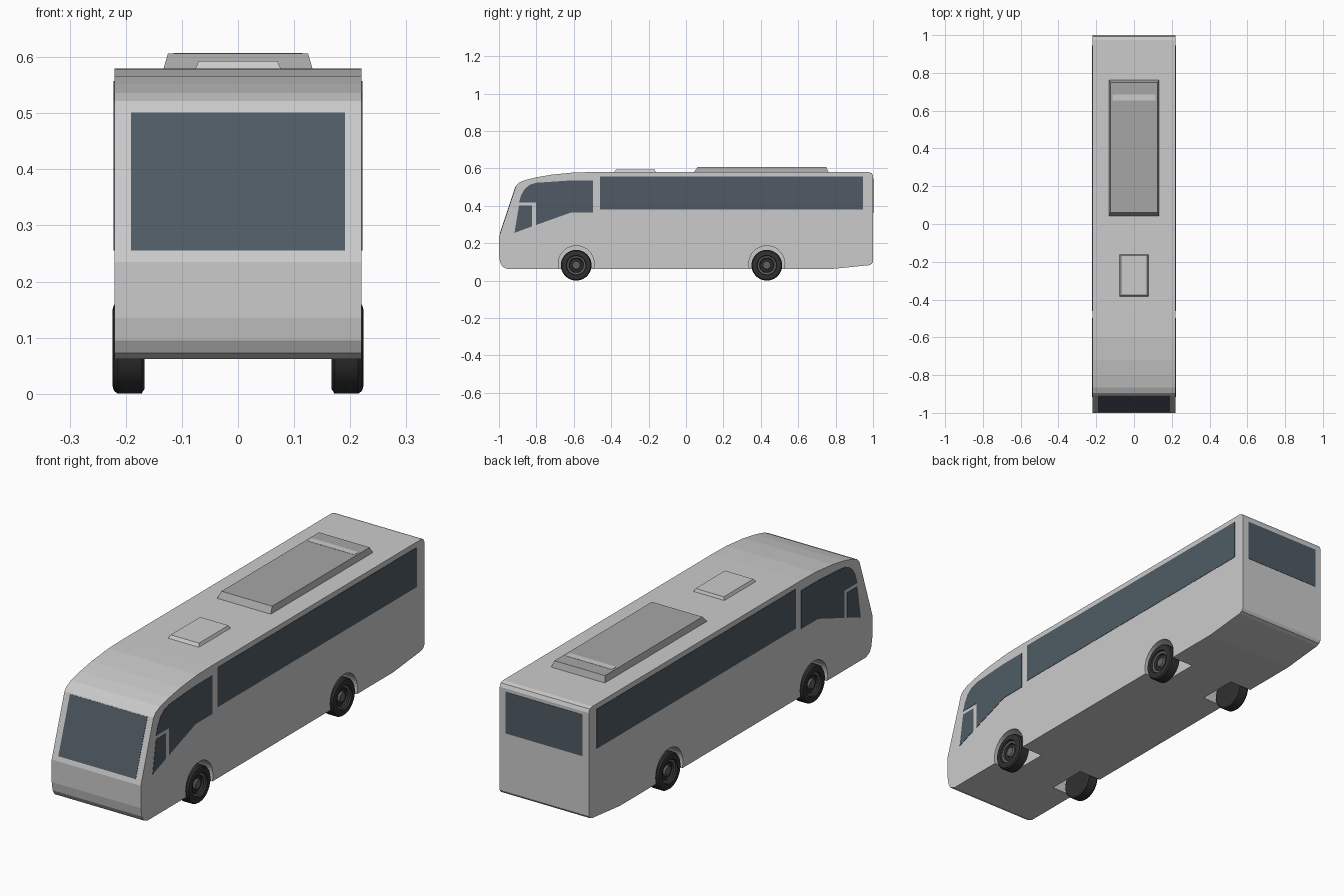
import bpy, bmesh, math
from mathutils import Vector, Matrix

if "Cube" in bpy.data.objects:
    bpy.data.objects.remove(bpy.data.objects["Cube"])


def mat(name, r, g, b):
    m = bpy.data.materials.new(name)
    m.diffuse_color = (r, g, b, 1)
    m.use_nodes = True
    m.node_tree.nodes["Principled BSDF"].inputs["Base Color"].default_value = m.diffuse_color
    return m


GLASS = mat("glass", 0.08, 0.105, 0.13)
TRIM = mat("black_trim", 0.012, 0.012, 0.012)
RUBBER = mat("rubber", 0.03, 0.03, 0.03)
RIM = mat("rim_grey", 0.12, 0.12, 0.12)
UNIT = mat("unit_grey", 0.38, 0.38, 0.38)
HATCH = mat("hatch_grey", 0.52, 0.52, 0.52)
STRIP = mat("strip_grey", 0.6, 0.6, 0.6)
SURROUND = mat("surround_grey", 0.3, 0.3, 0.3)


def make(name, bm, mats=(), fix=True):
    if fix:
        bmesh.ops.recalc_face_normals(bm, faces=bm.faces)
    me = bpy.data.meshes.new(name)
    bm.to_mesh(me)
    bm.free()
    for m in mats:
        me.materials.append(m)
    ob = bpy.data.objects.new(name, me)
    bpy.context.collection.objects.link(ob)
    return ob


def panel(name, pts, out, frame=TRIM, border=0.007):
    """Framed window: glass face with an inset border, slightly proud of the body."""
    out = Vector(out).normalized()
    bm = bmesh.new()
    f = bm.faces.new([bm.verts.new(Vector(p) + out * 0.0015) for p in pts])
    f.normal_update()
    if f.normal.dot(out) < 0:
        f.normal_flip()
    rim = bmesh.ops.inset_region(bm, faces=[f], thickness=border, depth=-0.0007)
    for r in rim["faces"]:
        r.material_index = 1
    ob = make(name, bm, (GLASS, frame), fix=False)
    s = ob.modifiers.new("thickness", "SOLIDIFY")
    s.thickness = 0.006
    s.offset = -1
    return ob


def frustum(name, base, top, z0, z1, m):
    """Tapered box from two rectangles (half width, y0, y1)."""
    bm = bmesh.new()
    rings = []
    for (w, a, b), z in ((base, z0), (top, z1)):
        rings.append([bm.verts.new(p) for p in
                      ((-w, a, z), (w, a, z), (w, b, z), (-w, b, z))])
    lo, hi = rings
    bm.faces.new(lo)
    bm.faces.new(hi)
    for i in range(4):
        j = (i + 1) % 4
        bm.faces.new((lo[i], lo[j], hi[j], hi[i]))
    return make(name, bm, (m,))


# Body: side profile (y, z) extruded across the width
W = 0.22
profile = [(-0.955, 0.062), (-0.98, 0.073), (-0.993, 0.095), (-1, 0.135), (-1, 0.235),
           (-0.91, 0.505), (-0.895, 0.522), (-0.865, 0.536), (-0.80, 0.552),
           (-0.72, 0.566), (-0.60, 0.578), (-0.50, 0.58), (0.975, 0.58),
           (0.993, 0.575), (1, 0.56), (1, 0.1), (0.992, 0.088), (0.975, 0.082),
           (0.78, 0.062)]
bm = bmesh.new()
side = bm.faces.new([bm.verts.new((-W, y, z)) for y, z in profile])
ext = bmesh.ops.extrude_face_region(bm, geom=[side])
bmesh.ops.translate(bm, vec=(2 * W, 0, 0),
                    verts=[v for v in ext["geom"] if isinstance(v, bmesh.types.BMVert)])
body = make("body", bm)

# Wheel arches cut out of the body
AXLES = {"front": -0.587, "rear": 0.432}
bm = bmesh.new()
for y in AXLES.values():
    for s in (-1, 1):
        bmesh.ops.create_cone(bm, cap_ends=True, segments=40, radius1=0.096,
                              radius2=0.096, depth=0.2,
                              matrix=Matrix.Translation((s * 0.21, y, 0.09))
                              @ Matrix.Rotation(math.pi / 2, 4, "Y"))
cutter = make("arch_cutter", bm)
cutter.hide_render = True
cutter.hide_viewport = True
cut = body.modifiers.new("arches", "BOOLEAN")
cut.operation = "DIFFERENCE"
cut.solver = "EXACT"
cut.object = cutter

# Wheels: (x, radius) section lathed round the axle
R = 0.082
section = [(0.167, 0), (0.167, 0.074), (0.172, R), (0.214, R), (0.221, 0.077),
           (0.2235, 0.068), (0.2235, 0.053), (0.216, 0.050), (0.214, 0.040),
           (0.206, 0.036), (0.206, 0.024), (0.214, 0.020), (0.214, 0)]
RIM_SEGMENTS = (7, 10, 11)
N = 40
for axle, y in AXLES.items():
    for label, s in (("left", -1), ("right", 1)):
        bm = bmesh.new()
        rings = []
        for x, r in section:
            n = N if r else 1
            rings.append([bm.verts.new((s * x, r * math.cos(2 * math.pi * i / N),
                                        r * math.sin(2 * math.pi * i / N)))
                          for i in range(n)])
        for k, (a, b) in enumerate(zip(rings, rings[1:])):
            for i in range(N):
                j = (i + 1) % N
                quad = [a[i % len(a)], a[j % len(a)], b[j % len(b)], b[i % len(b)]]
                f = bm.faces.new(list(dict.fromkeys(quad)))
                f.material_index = 1 if k in RIM_SEGMENTS else 0
        wheel = make(f"{axle}_{label}_wheel", bm, (RUBBER, RIM))
        wheel.location = (0, y, R)
        bpy.ops.object.select_all(action="DESELECT")
        wheel.select_set(True)
        bpy.context.view_layer.objects.active = wheel
        bpy.ops.object.shade_smooth_by_angle(angle=math.radians(30))

# Side windows on both sides
side_windows = {
    "passenger_window": [(-0.46, 0.38), (0.945, 0.38), (0.945, 0.557), (-0.46, 0.557)],
    "cab_window": [(-0.497, 0.535), (-0.62, 0.535), (-0.80, 0.523), (-0.835, 0.512),
                   (-0.862, 0.49), (-0.882, 0.455), (-0.893, 0.418), (-0.802, 0.418),
                   (-0.802, 0.297), (-0.615, 0.364), (-0.497, 0.364)],
    "quarter_window": [(-0.893, 0.402), (-0.823, 0.402), (-0.823, 0.29), (-0.917, 0.255)],
}
for name, pts in side_windows.items():
    for label, s in (("left", -1), ("right", 1)):
        panel(f"{label}_{name}", [(s * W, y, z) for y, z in pts], (s, 0, 0))


# Windscreen lies on the sloping nose, rear window on the flat back
def nose_y(z):
    return -1 + (z - 0.235) * 0.09 / 0.27


panel("windscreen", [(x, nose_y(z), z) for x, z in
                     ((-0.191, 0.255), (0.191, 0.255), (0.191, 0.501), (-0.191, 0.501))],
      (0, -0.27, 0.09))
panel("rear_window", [(x, 1, z) for x, z in
                      ((-0.19, 0.36), (0.19, 0.36), (0.19, 0.545), (-0.19, 0.545))],
      (0, 1, 0), SURROUND)

# Roof equipment
frustum("air_conditioner", (0.134, 0.038, 0.764), (0.125, 0.062, 0.75), 0.575, 0.606, UNIT)
frustum("air_conditioner_strip", (0.115, 0.655, 0.686), (0.115, 0.655, 0.686),
        0.60, 0.607, STRIP)
frustum("roof_hatch", (0.078, -0.388, -0.16), (0.07, -0.375, -0.167), 0.575, 0.593, HATCH)
